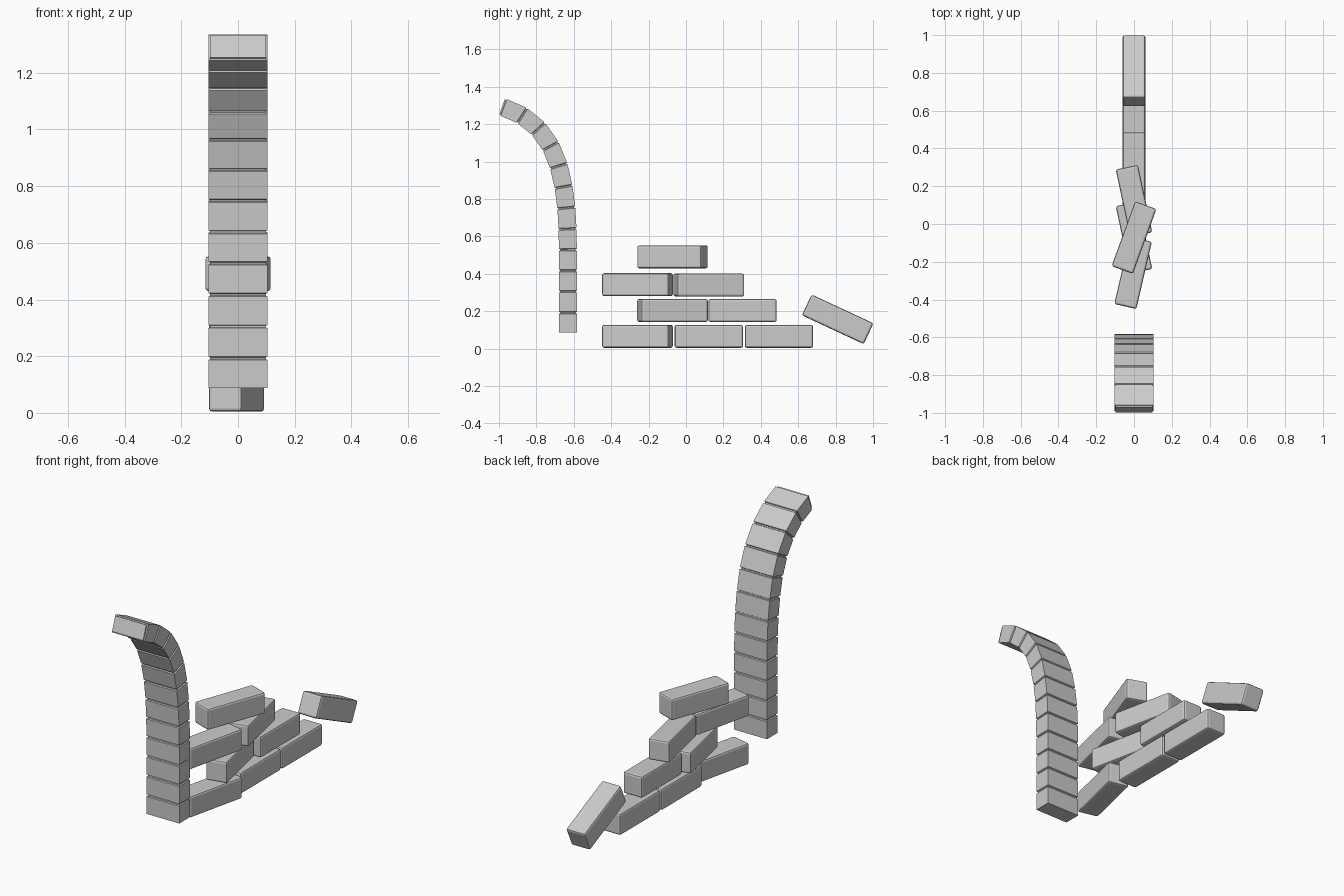
import bpy, bmesh
from math import sin, cos, radians
from mathutils import Vector

if "Cube" in bpy.data.objects:
    bpy.data.objects.remove(bpy.data.objects["Cube"])


# Loose bricks: one bevelled block, placed many times
def brick(name, x, y, z, rot_z=0, rot_x=0):
    bpy.ops.mesh.primitive_cube_add(size=1, location=(x, y, z))
    ob = bpy.context.object
    ob.name = name
    ob.scale = (0.12, 0.365, 0.123)
    bpy.ops.object.transform_apply(location=False, rotation=False, scale=True)
    ob.rotation_euler = (radians(rot_x), 0, radians(rot_z))
    mod = ob.modifiers.new("bevel", 'BEVEL')
    mod.width = 0.011
    mod.segments = 2


pile = [
    # bottom row
    (-0.005, -0.259, 0.066, -13), (0, 0.122, 0.066, 0), (0, 0.497, 0.066, 0),
    # second row
    (0, -0.072, 0.204, 12), (0, 0.302, 0.204, 0),
    # third row
    (-0.005, -0.259, 0.342, -13), (0, 0.122, 0.340, 12),
    # top brick
    (0, -0.072, 0.491, -20),
]
for i, (x, y, z, r) in enumerate(pile):
    brick(f"pile_brick_{i + 1}", x, y, z, r)
brick("leaning_brick", 0, 0.811, 0.157, rot_x=-25)

# Curved column: brick centres (y, z) and forward tilt in degrees
path = [(-0.631, 0.136, 0), (-0.631, 0.249, 0), (-0.631, 0.361, 0),
        (-0.631, 0.473, 0), (-0.632, 0.584, 1), (-0.635, 0.696, 4),
        (-0.645, 0.809, 7), (-0.665, 0.922, 13), (-0.697, 1.032, 22),
        (-0.751, 1.133, 35), (-0.828, 1.217, 50), (-0.924, 1.274, 65)]
HX, HN, INSET = 0.104, 0.048, 0.006

bm = bmesh.new()


def ring(y, z, tilt, along, inset):
    t = radians(tilt)
    centre = Vector((0, y, z)) + along * Vector((0, -sin(t), cos(t)))
    normal = Vector((0, cos(t), sin(t)))
    a, b = HX - inset, HN - inset
    return [bm.verts.new(centre + Vector((sx * a, 0, 0)) + sy * b * normal)
            for sx, sy in ((-1, -1), (1, -1), (1, 1), (-1, 1))]


rings = [ring(-0.631, 0.087, 0, 0, 0)]
for p, q in zip(path, path[1:]):
    y, z, t = [(a + b) / 2 for a, b in zip(p, q)]
    # recessed joint between neighbouring bricks
    for along, inset in ((-0.006, 0), (-0.003, INSET), (0.003, INSET), (0.006, 0)):
        rings.append(ring(y, z, t, along, inset))
# recessed tip
rings.append(ring(-0.984, 1.293, 70, -0.011, 0))
rings.append(ring(-0.984, 1.293, 70, -0.008, INSET))
rings.append(ring(-0.984, 1.293, 70, 0, INSET))

for a, b in zip(rings, rings[1:]):
    for i in range(4):
        j = (i + 1) % 4
        bm.faces.new((a[i], a[j], b[j], b[i]))
bm.faces.new(rings[0][::-1])
bm.faces.new(rings[-1])
bmesh.ops.recalc_face_normals(bm, faces=bm.faces)
mesh = bpy.data.meshes.new("curved_column")
bm.to_mesh(mesh)
bm.free()
bpy.context.collection.objects.link(bpy.data.objects.new("curved_column", mesh))
